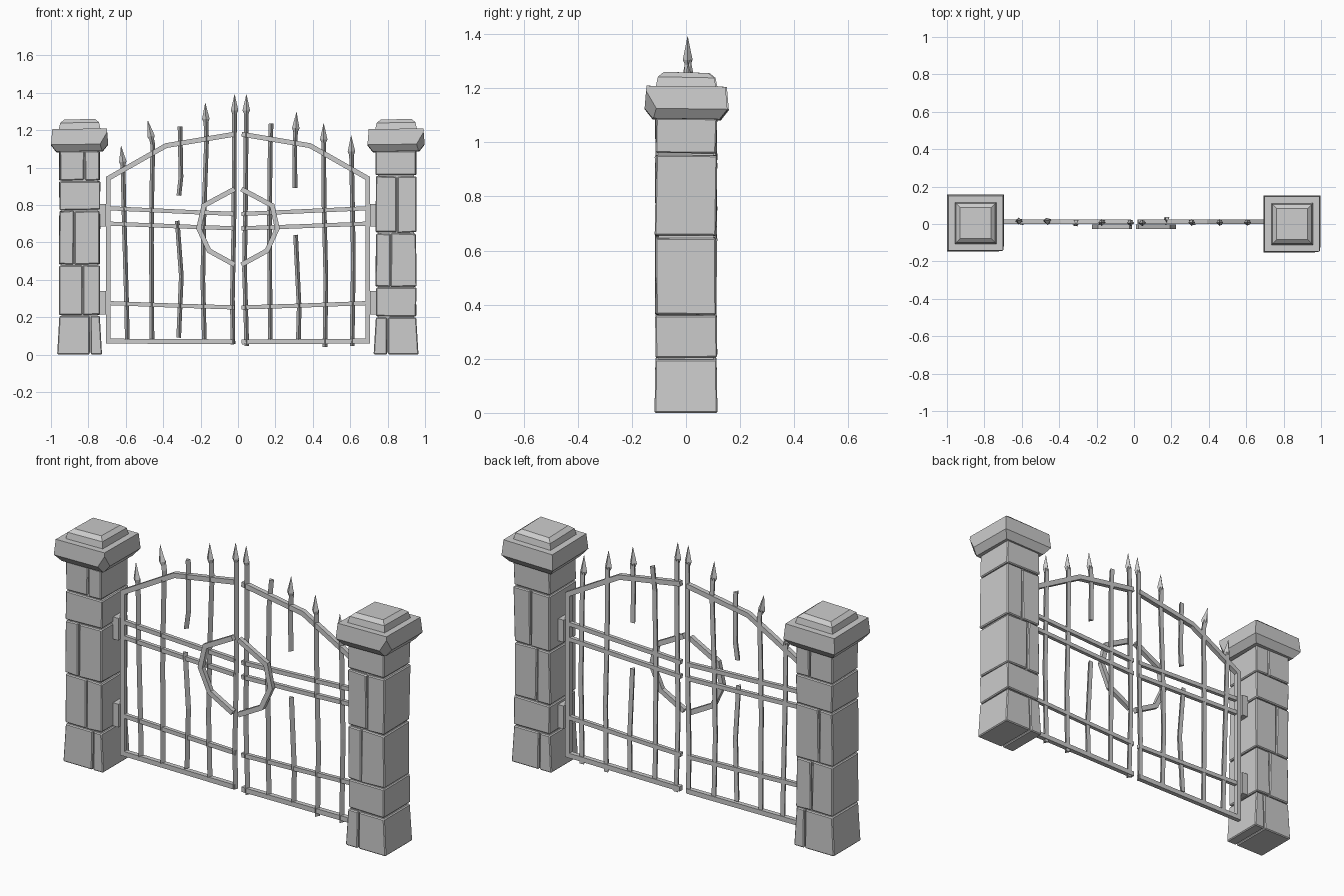
import bpy, bmesh, random
from mathutils import Vector

if "Cube" in bpy.data.objects:
    bpy.data.objects.remove(bpy.data.objects["Cube"])

random.seed(4)
SQUARE = [(-1, -1), (1, -1), (1, 1), (-1, 1)]
TRI = [(-1, 1), (1, 1), (0, -1)]
DIAMOND = [(-1, 0), (0, -1), (1, 0), (0, 1)]


def finish(bm, name):
    bmesh.ops.recalc_face_normals(bm, faces=bm.faces)
    me = bpy.data.meshes.new(name)
    bm.to_mesh(me)
    bm.free()
    ob = bpy.data.objects.new(name, me)
    bpy.context.collection.objects.link(ob)
    return ob


def loft(bm, rings):
    rows = [[bm.verts.new(p) for p in ring] for ring in rings]
    n = len(rows[0])
    for a, b in zip(rows, rows[1:]):
        for i in range(n):
            bm.faces.new((a[i], a[(i + 1) % n], b[(i + 1) % n], b[i]))
    bm.faces.new(rows[0])
    bm.faces.new(rows[-1])


def sweep(bm, pts, section, ru, rv, scales=None):
    """Sweep a section along a path in the xz plane with mitred corners."""
    pts = [Vector(p) for p in pts]
    rings = []
    for i, p in enumerate(pts):
        d = [(b - a) for a, b in zip(pts[max(i - 1, 0):i + 1], pts[i:i + 2])] if 0 < i < len(pts) - 1 else []
        if d:
            d = [pts[i] - pts[i - 1], pts[i + 1] - pts[i]]
        else:
            d = [pts[1] - pts[0]] if i == 0 else [pts[-1] - pts[-2]]
        ns = [Vector((-v.z, 0, v.x)).normalized() for v in d]
        n = sum(ns, Vector()).normalized()
        k = 1 / max(n.dot(ns[0]), 0.4)
        s = scales[i] if scales else 1
        rings.append([p + n * (u * ru * k * s) + Vector((0, v * rv * s, 0)) for u, v in section])
    loft(bm, rings)


def box(bm, x0, x1, y0, y1, z0, z1, flare=0.0, jit=0.0):
    j = lambda: random.uniform(-jit, jit)
    ring = lambda z, f: [(x + (f if x == x1 else -f) + j(), y + (f if y == y1 else -f) + j(), z + j())
                         for x, y in ((x0, y0), (x1, y0), (x1, y1), (x0, y1))]
    loft(bm, [ring(z0, flare), ring(z1, 0)])


# Stone pillars: courses (bottom z, top z, x split or None)
courses = {
    "left": (-0.847, [(0, .21, -.79), (.21, .48, -.83), (.48, .77, -.875), (.77, .93, None), (.93, 1.09, -.82)]),
    "right": (0.845, [(0, .2, .80), (.2, .36, None), (.36, .65, .815), (.65, .955, .85), (.955, 1.09, None)]),
}
for side, (cx, rows) in courses.items():
    bm = bmesh.new()
    hx, hy, g = 0.108, 0.113, 0.003
    for z0, z1, split in rows:
        flare = 0.011 if z0 == 0 else 0
        cuts = [cx - hx, cx + hx] if split is None else [cx - hx, split, cx + hx]
        for a, b in zip(cuts, cuts[1:]):
            a2 = a if a == cuts[0] else a + g
            b2 = b if b == cuts[-1] else b - g
            lo = 0 if z0 == 0 else z0 + g
            j = 0.003 if z0 else 0
            box(bm, a2, b2, -hy, hy, lo, z1 - g, flare if split is None else 0, j)
        if flare and split is not None:
            # flare the outer foot vertices
            for v in bm.verts:
                if v.co.z < 0.001:
                    if abs(v.co.x - cx) > hx - 0.005:
                        v.co.x += 0.012 if v.co.x > cx else -0.012
                    v.co.y *= 1.03
    ob = finish(bm, side + "_pillar_stones")
    bev = ob.modifiers.new("worn_edges", "BEVEL")
    bev.width, bev.segments = 0.005, 1
    bm = bmesh.new()
    box(bm, cx - hx + .012, cx + hx - .012, -hy + .012, hy - .012, 0.01, 1.1)
    finish(bm, side + "_pillar_core")

    # Cap slab with sloped underside, and raised top stone
    cap_y = 0.005 if side == "left" else 0.0
    for name, prof in (("cap_slab", [(1.085, .124), (1.122, .153), (1.205, .146)]),
                       ("cap_top", [(1.2, .112), (1.238, .104), (1.256, .082)])):
        bm = bmesh.new()
        loft(bm, [[(cx + u * h, cap_y + v * h, z + (u - v) * 0.002) for u, v in SQUARE] for z, h in prof])
        if name == "cap_slab":
            # chipped corner
            r = bmesh.ops.bisect_plane(bm, geom=bm.verts[:] + bm.edges[:] + bm.faces[:],
                                       plane_co=(cx + .135, cap_y - .135, 1.14),
                                       plane_no=(1, -1, -.5), clear_outer=True)
            bmesh.ops.holes_fill(bm, edges=[e for e in bm.edges if e.is_boundary])
        finish(bm, f"{side}_{name}")

# Gate leaves: frame, cross rails, half ring and hinges
for side, s in (("left", -1), ("right", 1)):
    bm = bmesh.new()
    sweep(bm, [(s * x, .0125, z) for x, z in
               ((.02, .068), (.694, .072), (.694, .942), (.385, 1.117), (.02, 1.178))], SQUARE, .013, .0125)
    finish(bm, side + "_gate_frame")
    bm = bmesh.new()
    for z0, z1 in ((.782, .752), (.7, .675), (.275, .252)):
        sweep(bm, [(s * .69, .012, z0), (s * .3, .012, (z0 + z1) / 2 - .003), (s * .018, .012, z1)],
              SQUARE, .011, .01)
    finish(bm, side + "_cross_rails")
    bm = bmesh.new()
    sweep(bm, [(s * x, -.014, z) for x, z in
               ((.018, .885), (.182, .797), (.21, .675), (.155, .555), (.018, .48))], SQUARE, .013, .012)
    finish(bm, side + "_half_ring")
    bm = bmesh.new()
    for z0, z1 in ((.685, .805), (.215, .34)):
        xa, xb = sorted((s * .705, s * .75))
        box(bm, xa, xb, -.015, .04, z0, z1)
    finish(bm, side + "_hinges")

# Upright bars: path points (x, y, z) from the bottom, and whether it ends in a spear
bars = [
    ([(-.592, .008, .08), (-.595, .008, .25), (-.608, .01, .7), (-.615, .015, 1.02), (-.625, .02, 1.115)], True),
    ([(-.46, .008, .08), (-.463, .008, .6), (-.46, .01, .9), (-.455, .012, 1.12), (-.482, .022, 1.25)], True),
    ([(-.317, .008, .09), (-.303, .0, .42), (-.325, .004, .715)], False),
    ([(-.316, .0, .85), (-.305, .005, .95), (-.31, .008, 1.22)], False),
    ([(-.18, .008, .08), (-.188, .008, .4), (-.182, .008, .75), (-.168, .008, 1.15), (-.175, .008, 1.345)], True),
    ([(-.027, .008, .055), (-.03, .008, .3), (-.022, .008, .7), (-.018, .006, 1.39)], True),
    ([(.047, .008, .045), (.035, .008, .45), (.04, .008, .8), (.045, .006, 1.39)], True),
    ([(.173, .008, .08), (.168, .008, .65), (.172, .012, 1.1), (.177, .025, 1.235)], False),
    ([(.323, .008, .08), (.327, .006, .25), (.308, .008, .64)], False),
    ([(.305, .008, .89), (.303, .008, 1.1), (.313, .008, 1.295)], True),
    ([(.465, .008, .04), (.47, .008, .4), (.46, .008, .8), (.458, .008, 1.235)], True),
    ([(.61, .008, .045), (.617, .008, .5), (.612, .008, .8), (.605, .008, 1.17)], True),
]
for i, (pts, spear) in enumerate(bars):
    bm = bmesh.new()
    if spear:
        a, b = Vector(pts[-2]), Vector(pts[-1])
        d = (a - b).normalized()
        base = b + d * .085
        sweep(bm, pts[:-1] + [base], TRI, .0125, .0125)
        sweep(bm, [b + d * .105, base, b], DIAMOND, .02, .018, [.55, 1, .05])
    else:
        sweep(bm, pts, TRI, .0125, .0125)
    finish(bm, f"upright_bar_{i + 1}")
